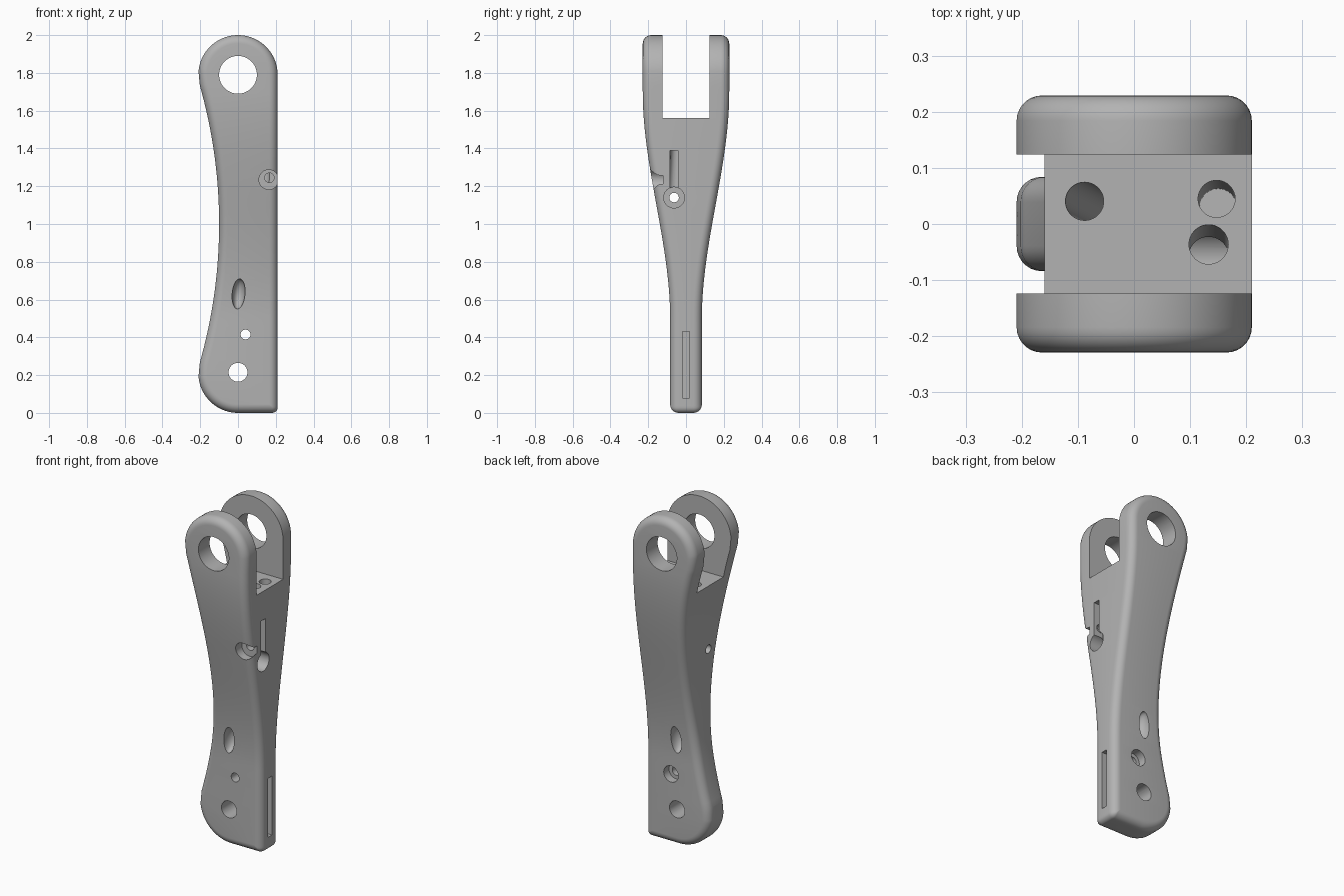
import bpy
import math
from math import sin, cos, pi, sqrt, radians
from mathutils import Vector

if "Cube" in bpy.data.objects:
    bpy.data.objects.remove(bpy.data.objects["Cube"], do_unlink=True)

R, HEIGHT, WAIST, FILLET = 0.21, 2.0, 0.10, 0.045
MID = HEIGHT / 2
TOP_Z = HEIGHT - R
SPAN = MID - R
# Radius of the waist arc that is tangent to both end circles
ARC = (SPAN ** 2 + WAIST ** 2 - R ** 2) / (2 * (R - WAIST))
TANGENT = math.atan2(SPAN, ARC + WAIST)

grey = bpy.data.materials.new("plain grey")
grey.use_nodes = True
grey.diffuse_color = (0.45, 0.45, 0.45, 1)
bsdf = next(n for n in grey.node_tree.nodes if n.type == 'BSDF_PRINCIPLED')
bsdf.inputs["Base Color"].default_value = grey.diffuse_color


def make(name, verts, faces):
    mesh = bpy.data.meshes.new(name)
    mesh.from_pydata(verts, [], faces)
    mesh.validate()
    mesh.materials.append(grey)
    obj = bpy.data.objects.new(name, mesh)
    bpy.context.collection.objects.link(obj)
    return obj


def half_width(z):
    """Half thickness along y: slim foot swelling to a wide fork."""
    t = min(max((z - 0.5) / 1.2, 0), 1)
    return 0.084 + 0.145 * t * t * (3 - 2 * t)


def outline(d):
    """Left and right edge points of the side profile, inset by d."""
    r = R - d
    low = R + r * sin(TANGENT)
    steps = [radians(5 * i) for i in range(18)]
    levels = [R - r * cos(a) for a in steps]
    n = 50
    levels += [low + (HEIGHT - 2 * low) * i / n for i in range(n + 1)]
    levels += [TOP_Z + r * cos(a) for a in reversed(steps)]
    corner = max(0.03 - d, 0)
    left, right = [], []
    for z in levels:
        near = R if z < MID else TOP_Z
        circle = sqrt(max(r * r - (z - near) ** 2, 0))
        if low <= z <= HEIGHT - low:
            x = -(WAIST + ARC) + sqrt((ARC + d) ** 2 - (z - MID) ** 2)
        else:
            x = -circle
        left.append((x, z))
        x = circle if z > TOP_Z else r
        if z < d + corner:
            x = r - corner + sqrt(max(corner ** 2 - (corner - z + d) ** 2, 0))
        right.append((x, z))
    return left, right


# Lever body: stacked inset outlines give the rounded front and back rims
rings = []
RIM = 7
for side in (-1, 1):
    group = []
    for k in range(RIM + 1):
        a = pi / 2 * k / RIM
        d, sink = FILLET * (1 - sin(a)), FILLET * (1 - cos(a))
        left, right = outline(d)
        group.append([(x, side * (half_width(z) - sink), z)
                      for x, z in left + right[::-1]])
    rings += group if side < 0 else group[::-1]
count = len(rings[0])
verts = [p for ring in rings for p in ring]
faces = []
for k in range(len(rings) - 1):
    for i in range(count):
        j = (i + 1) % count
        faces.append((k * count + i, k * count + j,
                      (k + 1) * count + j, (k + 1) * count + i))
for base, flip in ((0, 1), ((len(rings) - 1) * count, -1)):
    for i in range(count // 2 - 1):
        quad = (i, i + 1, count - 2 - i, count - 1 - i)
        faces.append(tuple(base + q for q in quad)[::-flip])
body = make("lever_body", verts, faces)

bpy.context.view_layer.objects.active = body
body.select_set(True)
bpy.ops.object.mode_set(mode='EDIT')
bpy.ops.mesh.select_all(action='SELECT')
bpy.ops.mesh.remove_doubles(threshold=0.00002)
bpy.ops.mesh.normals_make_consistent(inside=False)
bpy.ops.object.mode_set(mode='OBJECT')


def cut(tool):
    """Subtract a tool from the body, then discard the tool."""
    tool.hide_render = True
    mod = body.modifiers.new("cut", 'BOOLEAN')
    mod.operation, mod.solver, mod.object = 'DIFFERENCE', 'EXACT', tool
    bpy.ops.object.select_all(action='DESELECT')
    body.select_set(True)
    bpy.context.view_layer.objects.active = body
    bpy.ops.object.modifier_apply(modifier=mod.name)
    bpy.data.objects.remove(tool, do_unlink=True)


def box(low, high):
    size = [h - l for l, h in zip(low, high)]
    centre = [(l + h) / 2 for l, h in zip(low, high)]
    bpy.ops.mesh.primitive_cube_add(size=1, location=centre)
    bpy.context.object.scale = size
    cut(bpy.context.object)


def bore(start, end, radius, sides=40):
    a, b = Vector(start), Vector(end)
    bpy.ops.mesh.primitive_cylinder_add(vertices=sides, radius=radius,
                                        depth=(b - a).length, location=(a + b) / 2)
    tool = bpy.context.object
    tool.rotation_euler = (b - a).to_track_quat('Z', 'Y').to_euler()
    cut(tool)


# Fork gap, pivot hole, lower pin hole and small hole with its back recess
box((-1, -0.124, 1.56), (1, 0.124, 3))
bore((0, -1, TOP_Z), (0, 1, TOP_Z), 0.1, 64)
bore((0, -1, 0.215), (0, 1, 0.215), 0.05)
bore((0.04, -1, 0.415), (0.04, 1, 0.415), 0.026)
bore((0.04, 0.035, 0.415), (0.04, 1, 0.415), 0.048)

# Channels running down from the fork floor
bore((-0.093, 0.043, 1.62), (-0.01, 0, 0.6), 0.034)
bore((0.147, 0.046, 1.62), (0.15, 0.03, 0.8), 0.033)
bore((0.133, -0.033, 1.62), (0.133, -0.06, 1.14), 0.035)

# Keyhole in the flat side with a fine bore right through
bore((0.09, -0.063, 1.14), (1, -0.063, 1.14), 0.055)
bore((-1, -0.063, 1.14), (1, -0.063, 1.14), 0.025)
box((0.13, -0.084, 1.14), (1, -0.042, 1.39))

# Stepped screw hole on the front
bore((0.163, -1, 1.235), (0.163, -0.122, 1.235), 0.052)
bore((0.166, -1, 1.245), (0.166, -0.05, 1.245), 0.025)

# Slender scooped openings on both faces
for side in (-1, 1):
    bpy.ops.mesh.primitive_uv_sphere_add(segments=32, ring_count=20,
                                         location=(0.003, side * 0.088, 0.63))
    scoop = bpy.context.object
    scoop.scale = (0.034, 0.055, 0.08)
    scoop.rotation_euler = (0, radians(5), 0)
    cut(scoop)

# Narrow groove: straight on the flat side, curved round the foot
box((0.17, -0.018, 0.08), (1, 0.018, 0.43))
arc = [radians(165 + 5 * i) for i in range(22)]
path = [(0.17 * cos(a), R + 0.17 * sin(a)) for a in arc] + [(0.1, 0.04), (0.1, -0.1)]
path += [(0.31 * cos(a), R + 0.31 * sin(a)) for a in reversed(arc)]
n = len(path)
cut(make("groove_cutter",
         [(x, y, z) for y in (-0.018, 0.018) for x, z in path],
         [tuple(range(n)), tuple(range(2 * n - 1, n - 1, -1))]
         + [(i, i + n, (i + 1) % n + n, (i + 1) % n) for i in range(n)]))

body.data.materials.clear()
body.data.materials.append(grey)
for face in body.data.polygons:
    face.material_index = 0
body.select_set(True)
bpy.context.view_layer.objects.active = body
bpy.ops.object.shade_smooth_by_angle(angle=radians(30))
